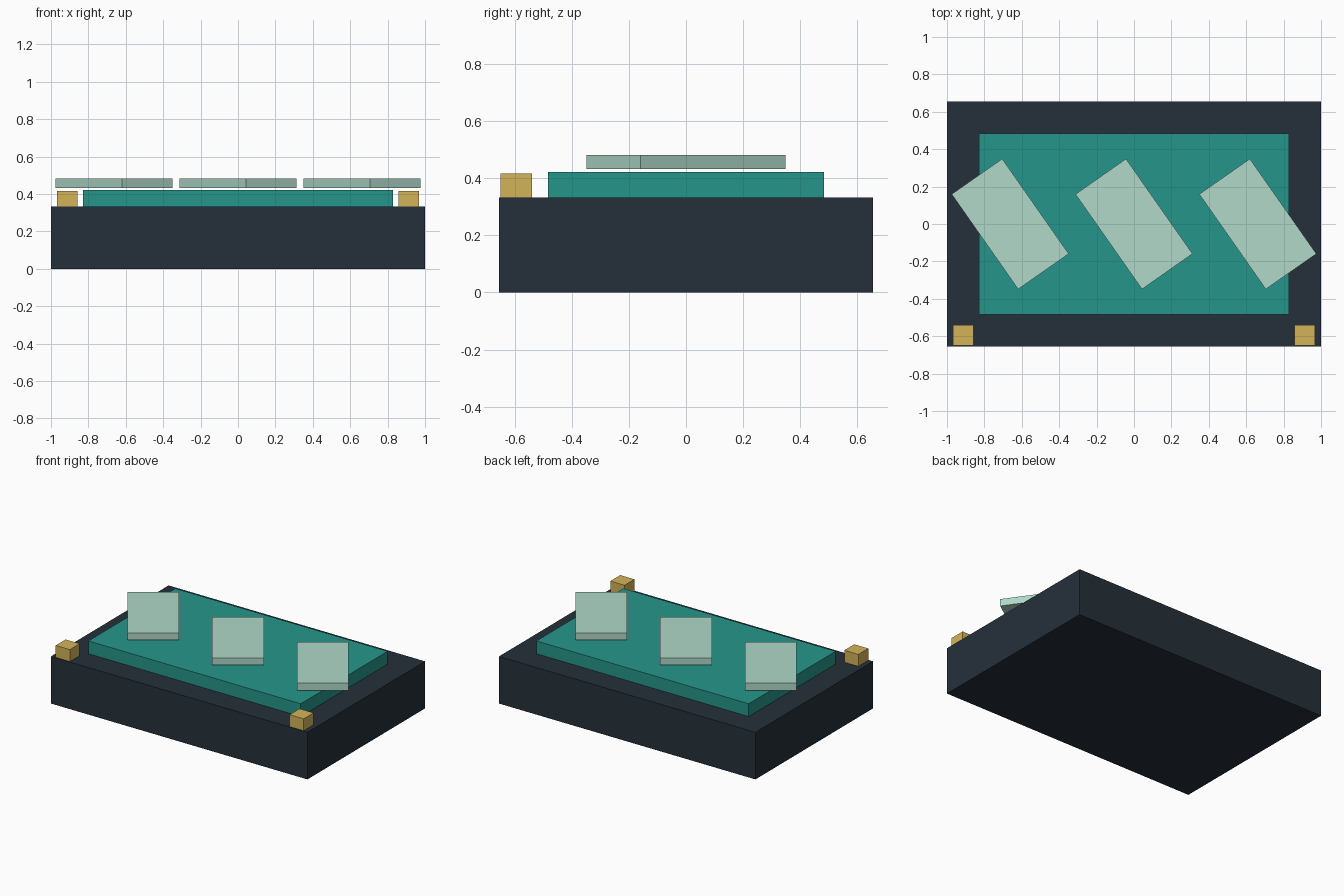
import bpy
import math

if "Cube" in bpy.data.objects:
    bpy.data.objects.remove(bpy.data.objects["Cube"])


def material(name, rgb):
    m = bpy.data.materials.new(name)
    lin = [((c / 255 + 0.055) / 1.055) ** 2.4 for c in rgb]
    m.diffuse_color = (*lin, 1)
    m.use_nodes = True
    m.node_tree.nodes["Principled BSDF"].inputs["Base Color"].default_value = m.diffuse_color
    return m


dark = material("dark slate", (37, 48, 58))
teal = material("teal", (37, 150, 139))
mint = material("pale mint", (176, 217, 201))
gold = material("gold", (212, 180, 90))


def box(name, size, x, y, z0, mat, turn=0):
    sx, sy, sz = (s / 2 for s in size)
    v = [(a * sx, b * sy, c * sz) for c in (-1, 1)
         for a, b in ((-1, -1), (1, -1), (1, 1), (-1, 1))]
    f = [(3, 2, 1, 0), (4, 5, 6, 7)]
    f += [(i, (i + 1) % 4, (i + 1) % 4 + 4, i + 4) for i in range(4)]
    me = bpy.data.meshes.new(name)
    me.from_pydata(v, [], f)
    me.materials.append(mat)
    ob = bpy.data.objects.new(name, me)
    ob.location = (x, y, z0 + sz)
    ob.rotation_euler.z = math.radians(turn)
    bpy.context.collection.objects.link(ob)
    return ob


# Body and raised panel
box("base", (2, 1.31, 0.332), 0, 0, 0, dark)
box("panel", (1.656, 0.968, 0.09), 0, 0, 0.332, teal)

# Three slanted plates hovering just above the panel
for i, x in enumerate((-0.662, 0, 0.662)):
    box(f"slanted_plate_{i + 1}", (0.33, 0.62, 0.05), x, 0, 0.432, mint, 35)

# Small blocks on the front corners
for side, x in (("left", -0.912), ("right", 0.912)):
    box(f"{side}_corner_block", (0.11, 0.11, 0.084), x, -0.594, 0.332, gold)
